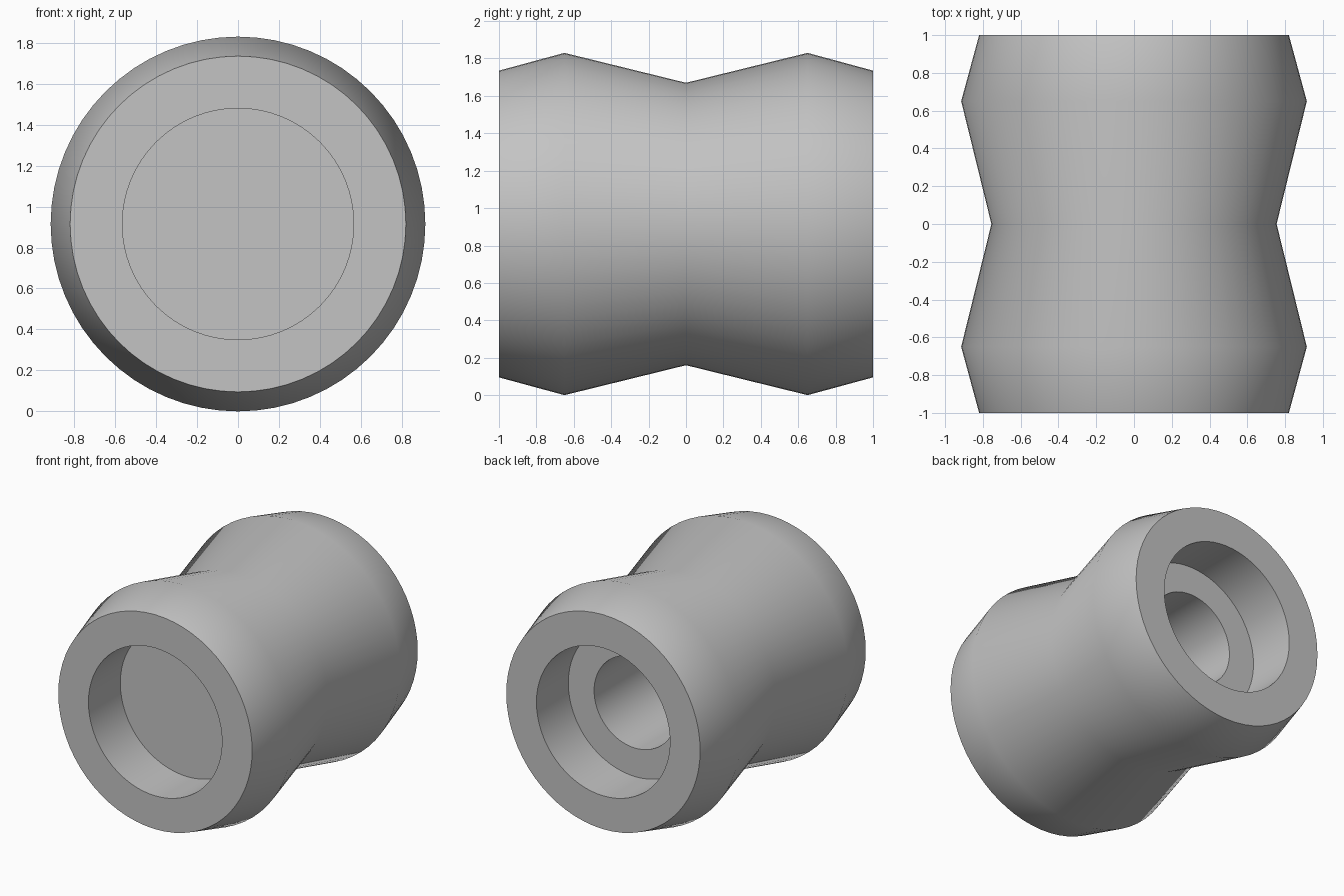
import bpy
import bmesh
from math import radians, tau
from mathutils import Matrix, Vector

cube = bpy.data.objects.get("Cube")
if cube:
    bpy.data.objects.remove(cube, do_unlink=True)

SEGMENTS = 64
AXIS_HEIGHT = 0.915

grey = bpy.data.materials.new("plain grey")
grey.use_nodes = True
colour = (0.55, 0.55, 0.55, 1)
grey.diffuse_color = colour
grey.node_tree.nodes["Principled BSDF"].inputs["Base Color"].default_value = colour


def lathe(name, profile):
    """Turn (radius, y) points about the lengthwise axis."""
    bm = bmesh.new()
    verts = [bm.verts.new((0, y, -r)) for r, y in profile]
    edges = [bm.edges.new(pair) for pair in zip(verts, verts[1:])]
    bmesh.ops.spin(bm, geom=verts + edges, cent=(0, 0, 0), axis=(0, 1, 0),
                   angle=tau, steps=SEGMENTS, use_merge=False)
    bmesh.ops.remove_doubles(bm, verts=bm.verts, dist=0.0005)
    bmesh.ops.recalc_face_normals(bm, faces=bm.faces)
    bmesh.ops.transform(bm, matrix=Matrix.Translation(Vector((0, 0, AXIS_HEIGHT))),
                        verts=bm.verts)
    mesh = bpy.data.meshes.new(name)
    bm.to_mesh(mesh)
    bm.free()
    mesh.materials.append(grey)
    obj = bpy.data.objects.new(name, mesh)
    bpy.context.collection.objects.link(obj)
    bpy.ops.object.select_all(action="DESELECT")
    obj.select_set(True)
    bpy.context.view_layer.objects.active = obj
    bpy.ops.object.shade_smooth_by_angle(angle=radians(30))
    return obj


# Waisted body: closed front recess, outer wall, stepped rear bore
front_recess = [(0, -0.615), (0.565, -0.615), (0.565, -1)]
outer_wall = [(0.82, -1), (0.915, -0.65), (0.755, 0), (0.915, 0.65), (0.82, 1)]
rear_bore = [(0.565, 1), (0.565, 0.615), (0.347, 0.615), (0.347, -0.56), (0, -0.56)]
lathe("waisted_body", front_recess + outer_wall + rear_bore)
